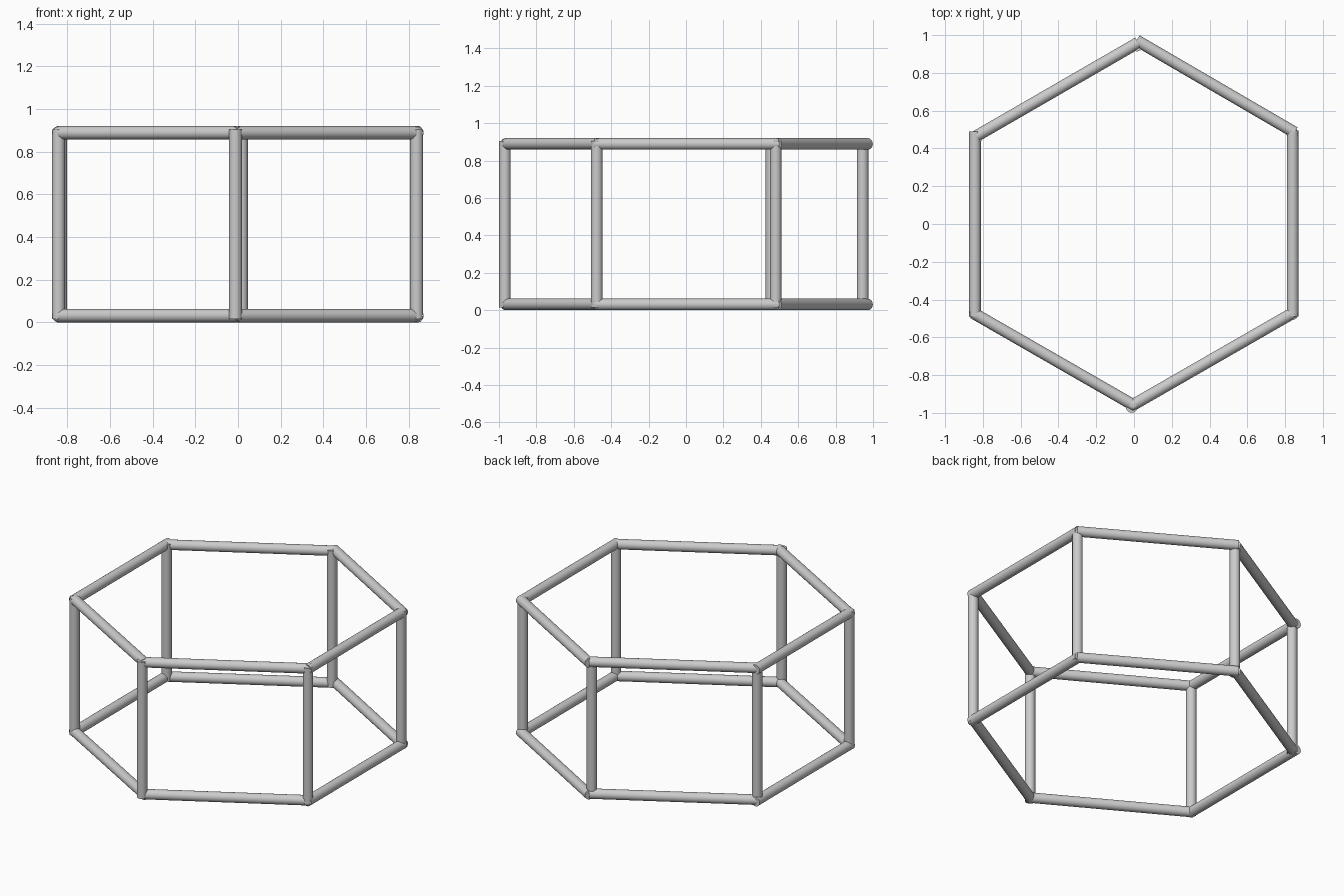
import bpy
from mathutils import Vector

if "Cube" in bpy.data.objects:
    bpy.data.objects.remove(bpy.data.objects["Cube"])

R = 0.031            # tube radius
LOW, HIGH = 0.031, 0.889


def tube(name, a, b):
    """Round tube running from point a to point b."""
    a, b = Vector(a), Vector(b)
    d = b - a
    bpy.ops.mesh.primitive_cylinder_add(vertices=24, radius=R, depth=d.length,
                                        location=(a + b) / 2)
    ob = bpy.context.object
    ob.name = name
    ob.rotation_euler = d.to_track_quat('Z', 'Y').to_euler()
    bpy.ops.object.shade_smooth_by_angle()
    return ob


# Upright posts, one at each corner of the hexagon
posts = {
    "back": (0.016, 0.945), "back_left": (-0.833, 0.457),
    "front_left": (-0.842, -0.478), "front": (-0.012, -0.968),
    "front_right": (0.838, -0.477), "back_right": (0.838, 0.48),
}
for name, (x, y) in posts.items():
    tube(name + "_post", (x, y, 0.015), (x, y, 0.905))

# Horizontal rails, the same hexagon at the bottom and top
rails = {
    "back_right": ((0.014, 0.972), (0.850, 0.485)),
    "back_left": ((-0.842, 0.461), (0.022, 0.960)),
    "left": ((-0.842, -0.490), (-0.842, 0.490)),
    "front_left": ((-0.848, -0.473), (0.008, -0.965)),
    "front_right": ((-0.018, -0.965), (0.850, -0.466)),
    "right": ((0.840, -0.490), (0.840, 0.495)),
}
for level, z in (("bottom", LOW), ("top", HIGH)):
    for name, (a, b) in rails.items():
        tube(f"{level}_{name}_rail", (*a, z), (*b, z))
